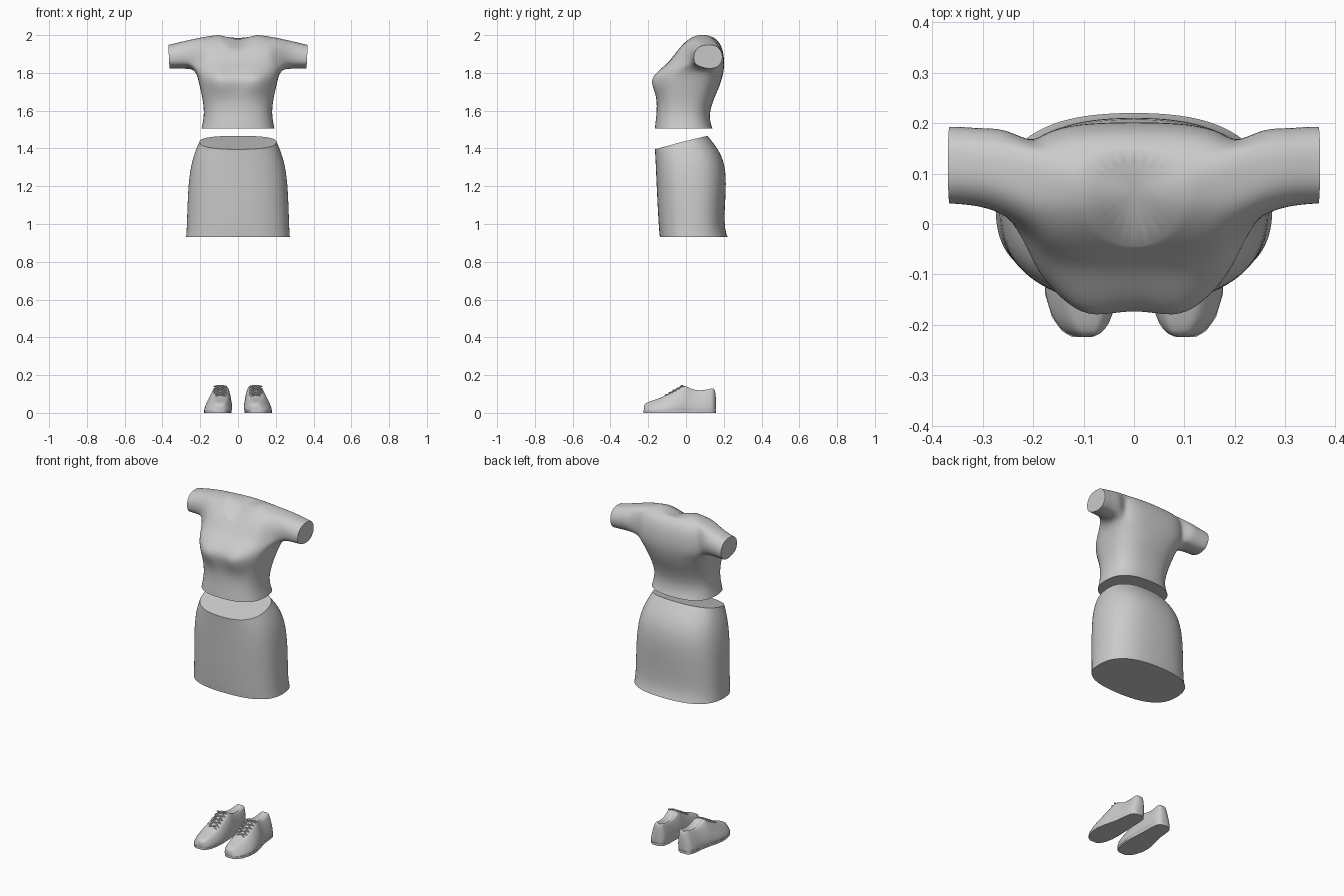
import bpy, bmesh, math

if "Cube" in bpy.data.objects:
    bpy.data.objects.remove(bpy.data.objects["Cube"])

grey = bpy.data.materials.new("light_grey")
grey.diffuse_color = (0.6, 0.6, 0.6, 1)
grey.use_nodes = True
grey.node_tree.nodes["Principled BSDF"].inputs["Base Color"].default_value = grey.diffuse_color
N = 24


def spow(v, p):
    return math.copysign(abs(v) ** p, v)


def ring(bm, w, yf, ys, yb, zf, zs, zb, p, k):
    """Closed loop: half width w, front/side/back depths and heights."""
    out = []
    for i in range(N):
        a = 2 * math.pi * i / N
        c, s = math.cos(a), math.sin(a)
        ye, ze = (yb, zb) if s > 0 else (yf, zf)
        y = ys + (ye - ys) * abs(s) ** p
        z = zs + (ze - zs) * abs(s) ** k
        out.append(bm.verts.new((w * spow(c, p), y, z)))
    return out


def bridge(bm, a, b, skip=()):
    n = len(a)
    for i in range(n):
        if i not in skip:
            bm.faces.new((a[i], a[(i + 1) % n], b[(i + 1) % n], b[i]))


def cap(bm, loop):
    """Close a loop and keep its rim crisp."""
    f = bm.faces.new(loop)
    layer = bm.edges.layers.float.get("crease_edge")
    for e in f.edges:
        e[layer] = 1.0


def new_bm():
    bm = bmesh.new()
    bm.edges.layers.float.new("crease_edge")
    return bm


def finish(bm, name, levels=2, angle=50):
    bmesh.ops.recalc_face_normals(bm, faces=bm.faces)
    me = bpy.data.meshes.new(name)
    bm.to_mesh(me)
    bm.free()
    me.materials.append(grey)
    ob = bpy.data.objects.new(name, me)
    bpy.context.collection.objects.link(ob)
    bpy.ops.object.select_all(action='DESELECT')
    ob.select_set(True)
    bpy.context.view_layer.objects.active = ob
    if levels:
        m = ob.modifiers.new("smooth", 'SUBSURF')
        m.levels = levels
        bpy.ops.object.modifier_apply(modifier=m.name)
    bpy.ops.object.shade_smooth_by_angle(angle=math.radians(angle))
    return ob


# Skirt: lofted loops with a tilted waist
bm = new_bm()
loops = [ring(bm, *r) for r in [
    (.277, -.14, .03, .222, .93, .93, .93, .8, 1),
    (.273, -.145, .03, .204, .98, .98, .98, .8, 1),
    (.270, -.152, .03, .207, 1.10, 1.10, 1.10, .8, 1),
    (.262, -.159, .02, .217, 1.25, 1.25, 1.25, .8, 1),
    (.240, -.163, .01, .195, 1.35, 1.36, 1.37, .8, .8),
    (.205, -.166, -.02, .115, 1.395, 1.435, 1.467, .8, .8)]]
for a, b in zip(loops, loops[1:]):
    bridge(bm, a, b)
cap(bm, loops[0])
cap(bm, loops[-1])
finish(bm, "skirt")

# Top: torso loops from hem to neckline
bm = new_bm()
T = [ring(bm, *r) for r in [
    (.195, -.166, -.01, .142, 1.505, 1.505, 1.505, .8, 1),
    (.188, -.163, -.01, .130, 1.535, 1.535, 1.535, .8, 1),
    (.180, -.156, -.01, .125, 1.59, 1.59, 1.59, .8, 1),
    (.188, -.155, 0, .147, 1.66, 1.66, 1.66, .78, 1),
    (.202, -.165, .01, .175, 1.72, 1.72, 1.72, .75, 1),
    (.213, -.168, .03, .192, 1.77, 1.77, 1.77, .7, 1),
    (.228, -.140, .07, .203, 1.815, 1.81, 1.82, .65, 1),
    (.225, -.100, .09, .203, 1.85, 1.87, 1.88, .65, 1.5),
    (.222, -.075, .10, .193, 1.88, 1.935, 1.93, .65, 1.8),
    (.205, -.058, .10, .175, 1.90, 1.988, 1.965, .75, 2),
    (.105, -.046, .08, .150, 1.915, 2.002, 1.985, 1, 2)]]
# bust
for loop in T:
    for v in loop:
        if v.co.y < 0:
            g = math.exp(-((abs(v.co.x) - .09) / .05) ** 2 - ((v.co.z - 1.755) / .05) ** 2)
            v.co.y -= .036 * g
# armholes: four faces wide, three rows tall, on both sides
LO, HI = 6, 9
sides = [[-2, -1, 0, 1, 2], [10, 11, 12, 13, 14]]
hole = {i % N for s in sides for i in s[:-1]}
for j in range(len(T) - 1):
    bridge(bm, T[j], T[j + 1], hole if LO <= j < HI else ())
cap(bm, T[0])
cap(bm, T[-1])
# sleeves grow out of the armholes
for sgn, s in zip((1, -1), sides):
    rim = [T[LO][i] for i in s] + [T[j][s[-1]] for j in range(LO + 1, HI)]
    rim += [T[HI][i] for i in reversed(s)] + [T[j][s[0]] for j in range(HI - 1, LO, -1)]
    yc = sum(v.co.y for v in rim) / len(rim)
    zc = sum(v.co.z for v in rim) / len(rim)
    angs = [math.atan2((v.co.z - zc) / .088, (v.co.y - yc) / .085) for v in rim]
    prev = rim
    for x, y, ry, z, rz in [(.255, .105, .090, 1.897, .082), (.305, .113, .081, 1.892, .075),
                            (.350, .117, .081, 1.886, .069), (.366, .117, .080, 1.885, .067)]:
        cur = [bm.verts.new((sgn * (x + .05 * math.sin(t) * rz), y + ry * math.cos(t),
                             z + rz * math.sin(t))) for t in angs]
        bridge(bm, prev, cur)
        prev = cur
    cap(bm, prev)
finish(bm, "short_sleeve_top")

# Shoes: cross-sections from toe to heel: y, centre, half width, height, dip of the opening
SECTIONS = [(-.224, .102, .022, .040, 0), (-.212, .103, .042, .052, 0), (-.185, .105, .060, .063, 0),
            (-.14, .107, .072, .077, 0), (-.09, .107, .075, .100, 0), (-.045, .104, .070, .126, 0),
            (-.008, .100, .064, .150, 0), (.010, .098, .061, .143, .03), (.05, .095, .056, .125, .03),
            (.10, .093, .053, .127, .03), (.135, .092, .047, .137, .03), (.148, .092, .038, .134, 0),
            (.159, .092, .020, .10, 0)]
PROFILE = [(.55, 0), (.93, .0), (1, .14), (.98, .32), (.84, .6), (.62, .88), (.42, 1)]


def make_shoe(side, name):
    bm = new_bm()
    prev = None
    for y, xc, w, h, dip in SECTIONS:
        lean = -.012
        pts = [(u * w + lean * t, .004 + t * (h - .004)) for u, t in PROFILE]
        left = [(-u * w + lean * t, .004 + t * (h - .004)) for u, t in reversed(PROFILE)]
        pts += [(lean, h - dip)] + left + [(0, .004)]
        cur = [bm.verts.new((side * (xc + a), y, b)) for a, b in pts]
        if prev:
            bridge(bm, prev, cur)
        else:
            bm.faces.new(cur)
        prev = cur
    bm.faces.new(prev)
    finish(bm, name, 2, 60)


def make_sole(side, name):
    bm = new_bm()
    outline = [(xc + w * .96, y) for y, xc, w, h, d in SECTIONS]
    outline += [(xc - w * .96, y) for y, xc, w, h, d in reversed(SECTIONS)]
    low, high = [[bm.verts.new((side * x, y, z)) for x, y in outline] for z in (0, .014)]
    bridge(bm, low, high)
    bm.faces.new(low)
    bm.faces.new(high)
    finish(bm, name, 0, 40)


def make_laces(side, name):
    """Crossed laces over the instep."""
    cu = bpy.data.curves.new(name, 'CURVE')
    cu.dimensions = '3D'
    cu.bevel_depth = .0035
    cu.bevel_resolution = 1
    for i in range(5):
        y = -.105 + .02 * i
        z = .097 + .0116 * i
        for d in (-1, 1):
            sp = cu.splines.new('POLY')
            sp.points.add(4)
            for j, p in enumerate(sp.points):
                t = j / 2 - 1
                p.co = (side * (.094 + .034 * t), y + d * t * .011,
                        z + d * t * .006 - .010 * t * t, 1)
    cu.materials.append(grey)
    ob = bpy.data.objects.new(name, cu)
    bpy.context.collection.objects.link(ob)


for side, label in ((1, "right"), (-1, "left")):
    make_shoe(side, label + "_shoe")
    make_sole(side, label + "_sole")
    make_laces(side, label + "_laces")
